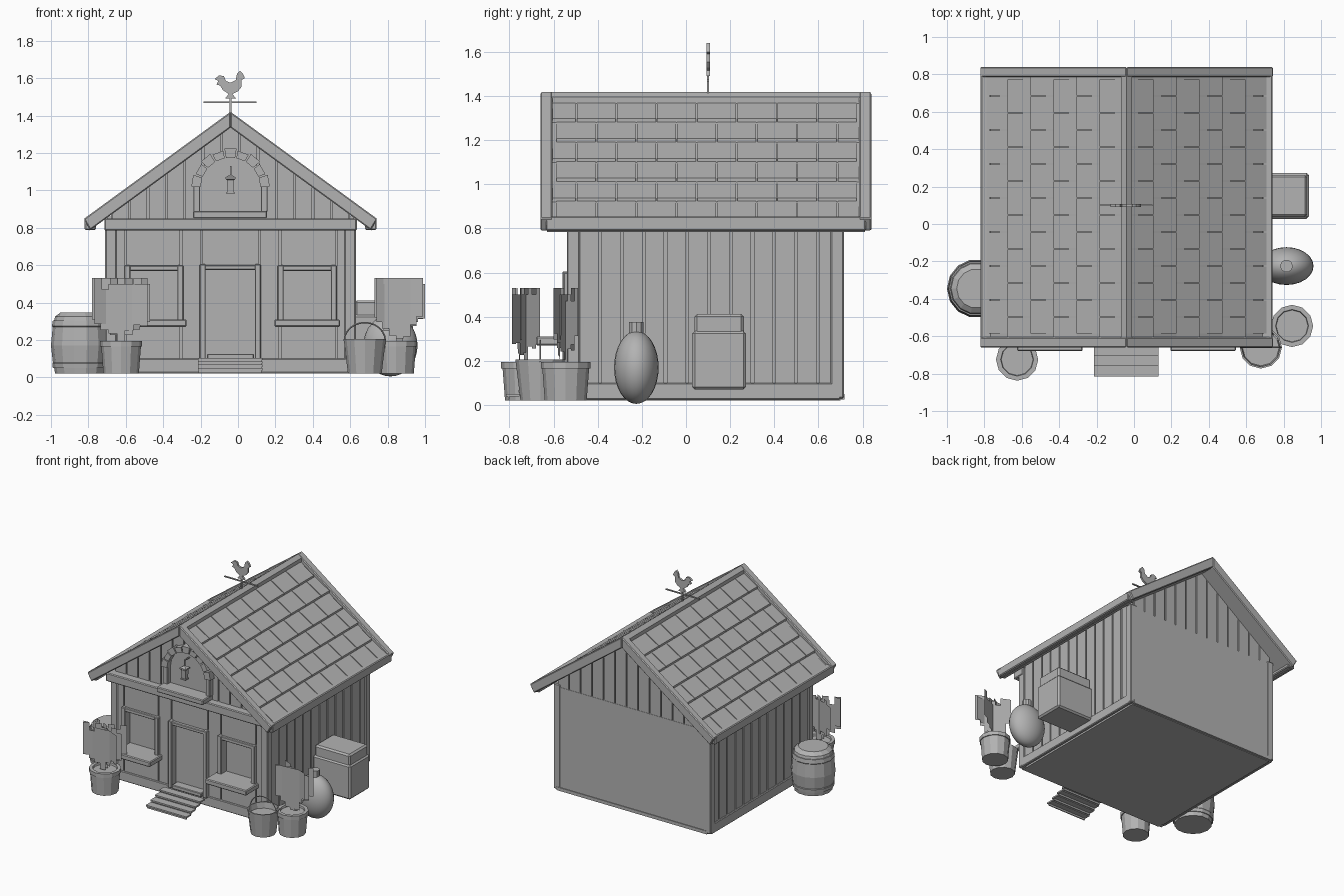
import bpy, bmesh, math, random
from mathutils import Vector

random.seed(4)
CX = -0.04            # house centre line
GREY = bpy.data.materials.new("plain_grey")
GREY.diffuse_color = (0.45, 0.45, 0.45, 1)


def finish(name, bm, bevel=0):
    bmesh.ops.recalc_face_normals(bm, faces=bm.faces)
    me = bpy.data.meshes.new(name)
    bm.to_mesh(me)
    bm.free()
    ob = bpy.data.objects.new(name, me)
    bpy.context.collection.objects.link(ob)
    me.materials.append(GREY)
    if bevel:
        mod = ob.modifiers.new("bevel", 'BEVEL')
        mod.width, mod.segments = bevel, 1
    return ob


def add_prism(bm, pts, a, b, axis='y'):
    """Extrude a 2D outline (xz along y, or yz along x) from a to b."""
    def P(p, t):
        return (p[0], t, p[1]) if axis == 'y' else (t, p[0], p[1])
    lo = [bm.verts.new(P(p, a)) for p in pts]
    hi = [bm.verts.new(P(p, b)) for p in pts]
    bm.faces.new(lo)
    bm.faces.new(hi)
    for i in range(len(pts)):
        j = (i + 1) % len(pts)
        bm.faces.new((lo[i], lo[j], hi[j], hi[i]))


def add_box(bm, x0, x1, y0, y1, z0, z1):
    add_prism(bm, [(x0, z0), (x1, z0), (x1, z1), (x0, z1)], y0, y1)


def box(name, *dims, bevel=0):
    bm = bmesh.new()
    add_box(bm, *dims)
    return finish(name, bm, bevel)


def prism(name, pts, a, b, axis='y', bevel=0):
    bm = bmesh.new()
    add_prism(bm, pts, a, b, axis)
    return finish(name, bm, bevel)


def lathe(name, profile, x, y, n=12):
    bm = bmesh.new()
    vs = [bm.verts.new((r, 0, z)) for r, z in profile]
    es = [bm.edges.new(p) for p in zip(vs, vs[1:])]
    bmesh.ops.spin(bm, geom=vs + es, axis=(0, 0, 1), cent=(0, 0, 0),
                   steps=n, angle=math.tau)
    bmesh.ops.remove_doubles(bm, verts=bm.verts, dist=1e-4)
    ob = finish(name, bm)
    ob.location = (x, y, 0)
    return ob


def slope(d, top):
    return top - 0.73 * abs(d)


# House core with gable ends, and plain back wall
prism("house_core", [(-0.68, 0.02), (0.60, 0.02), (0.60, slope(0.64, 1.335)),
                     (CX, 1.335), (-0.68, slope(0.64, 1.335))], -0.49, 0.70)
box("back_wall", -0.69, 0.61, 0.69, 0.712, 0.03, 0.82)

# Corner posts, base beams, front tie beam
for x in (-0.71, 0.57):
    for y in (-0.54, 0.655):
        box("corner_post", x, x + 0.06, y, y + 0.06, 0.03, 0.84, bevel=0.006)
for x in (-0.71, 0.605):
    box("side_base_beam", x, x + 0.025, -0.50, 0.70, 0.025, 0.10, bevel=0.005)
box("front_base_beam", -0.68, 0.60, -0.54, -0.48, 0.025, 0.10, bevel=0.005)
box("back_base_beam", -0.68, 0.60, 0.70, 0.718, 0.025, 0.05)
box("front_tie_beam", -0.715, 0.635, -0.59, -0.49, 0.785, 0.85, bevel=0.006)

# Side wall planks
bm = bmesh.new()
for x in (-0.70, 0.60):
    for i in range(12):
        y = -0.487 + 0.0985 * i
        add_box(bm, x, x + 0.02, y + 0.006, min(y + 0.0925, 0.66), 0.06, 0.86)
finish("side_planks", bm)

# Gable planks, their tops cut to the roof slope
bm = bmesh.new()
for y0, y1 in ((-0.53, -0.48), (0.69, 0.71)):
    for i in range(-6, 7):
        a, b = i * 0.098 - 0.044, i * 0.098 + 0.044
        top = [(CX + b, slope(b, 1.345)), (CX + a, slope(a, 1.345))]
        if i == 0:
            top.insert(1, (CX, 1.345))
        add_prism(bm, [(CX + a, 0.80), (CX + b, 0.80)] + top, y0, y1)
finish("gable_planks", bm)

# Front wall boards around door and window openings
bm = bmesh.new()
for a, b in ((-0.655, -0.605), (-0.30, -0.20), (0.12, 0.22), (0.53, 0.58)):
    add_box(bm, a, b, -0.53, -0.48, 0.06, 0.80)
for a, b, low in ((-0.595, -0.31, 0.28), (0.23, 0.52, 0.28), (-0.19, 0.11, 0.10)):
    add_box(bm, a, b, -0.53, -0.48, 0.59, 0.80)
    add_box(bm, a, b, -0.53, -0.48, 0.06, low)
finish("front_boards", bm)

# Windows: frame, sill
for c in (-0.45, 0.37):
    for s in (-1, 1):
        x = c + s * 0.142
        box("window_jamb", x - 0.016, x + 0.016, -0.555, -0.48, 0.30, 0.60, bevel=0.004)
    box("window_lintel", c - 0.13, c + 0.13, -0.55, -0.48, 0.57, 0.598, bevel=0.004)
    box("window_sill", c - 0.175, c + 0.175, -0.68, -0.48, 0.27, 0.31, bevel=0.006)

# Door frame, door and threshold
for x in (-0.205, 0.09):
    box("door_jamb", x, x + 0.032, -0.56, -0.48, 0.09, 0.605, bevel=0.004)
box("door_lintel", -0.18, 0.10, -0.555, -0.48, 0.575, 0.60, bevel=0.004)
box("door", -0.175, 0.092, -0.505, -0.48, 0.10, 0.58)
box("threshold", -0.165, 0.085, -0.57, -0.48, 0.095, 0.125, bevel=0.004)

# Steps: thin zigzag treads
bm = bmesh.new()
for i in range(4):
    y, z = -0.815 + 0.055 * i, 0.03 + 0.018 * i
    add_box(bm, -0.215, 0.13, y, y + 0.06, z + 0.008, z + 0.02)
    add_box(bm, -0.21, 0.125, y + 0.008, y + 0.016, z - 0.006, z + 0.01)
finish("steps", bm)

# Gable opening: ledge, panel, jambs and arch stones
box("arch_ledge", -0.24, 0.155, -0.65, -0.49, 0.85, 0.89, bevel=0.006)
arc = [(CX + 0.165 * math.cos(t * math.pi / 10), 1.015 + 0.165 * math.sin(t * math.pi / 10))
       for t in range(11)]
prism("arch_panel", [(CX - 0.165, 0.88), (CX + 0.165, 0.88)] + arc, -0.535, -0.49)
for s in (-1, 1):
    x = CX + s * 0.18
    box("arch_jamb", x - 0.018, x + 0.018, -0.57, -0.49, 0.885, 1.03, bevel=0.004)
bm = bmesh.new()
for i in range(9):
    t0, t1 = [math.pi * (i + f) / 9 for f in (0.06, 0.94)]
    ro = 0.21 if i % 2 == 0 else 0.2
    pts = [(CX + r * math.cos(t), 1.015 + r * math.sin(t))
           for r, t in ((0.16, t0), (ro, t0), (ro, t1), (0.16, t1))]
    add_prism(bm, pts, -0.58, -0.49)
finish("arch_stones", bm)

# Hanging lantern
lathe("lantern", [(0, 0.98), (0.03, 0.98), (0.03, 0.99), (0.022, 0.99), (0.028, 1.055),
                  (0.037, 1.06), (0.037, 1.07), (0, 1.085)], CX, -0.59, 4
      ).rotation_euler.z = math.pi / 4
box("lantern_hook", CX - 0.004, CX + 0.004, -0.594, -0.586, 1.07, 1.13)
box("lantern_arm", CX - 0.004, CX + 0.004, -0.594, -0.53, 1.122, 1.13)

# Roof: deck, barge boards, eave boards and shingles on both slopes
for s in (-1, 1):
    def strip(d0, d1, top, thick, lean=0.0):
        return [(CX + s * d0, slope(d0, top)), (CX + s * d1, slope(d1, top)),
                (CX + s * (d1 - lean), slope(d1 - lean, top - thick)),
                (CX + s * d0, slope(d0, top - thick))]
    prism("roof_deck", strip(0, 0.755, 1.385, 0.05), -0.63, 0.81)
    for y in (-0.66, 0.785):
        prism("barge_board", strip(0, 0.785, 1.42, 0.085, 0.035), y, y + 0.055, bevel=0.006)
    xs = sorted((CX + s * 0.72, CX + s * 0.78))
    box("eave_board", *xs, -0.635, 0.815, 0.788, 0.855, bevel=0.006)
    bm = bmesh.new()
    for row in range(6):
        d0 = 0.02 + 0.123 * row
        d1 = d0 + 0.125
        pts = [(CX + s * d, slope(d, 1.385) + h)
               for d, h in ((d0, 0.003), (d1, 0.018), (d1, -0.005), (d0, -0.01))]
        for k in range(9):
            y = -0.68 + 0.182 * k + (0.091 if row % 2 else 0)
            a, b = max(y + 0.003, -0.61), min(y + 0.179, 0.79)
            if b - a > 0.02:
                add_prism(bm, pts, a, b)
    finish("shingles", bm)
prism("ridge_cap", [(CX - 0.03, 1.365), (CX + 0.03, 1.365), (CX + 0.03, 1.395),
                    (CX, 1.418), (CX - 0.03, 1.395)], -0.655, 0.835)

# Weathervane with a rooster outline
box("vane_pole", CX - 0.005, CX + 0.005, 0.095, 0.105, 1.40, 1.50)
prism("vane_bar", [(-0.185, 1.466), (0.10, 1.466), (0.10, 1.474), (-0.185, 1.474)], 0.095, 0.105)
prism("rooster", [(-0.07, 1.45 + 0.04), (-0.01, 1.49), (-0.03, 1.515), (0.0, 1.53), (0.02, 1.555),
                  (0.02, 1.59), (0.037, 1.60), (0.025, 1.625), (0.01, 1.64), (-0.005, 1.625),
                  (-0.012, 1.59), (-0.04, 1.575), (-0.065, 1.585), (-0.075, 1.61),
                  (-0.10, 1.615), (-0.125, 1.595), (-0.105, 1.585), (-0.115, 1.565),
                  (-0.095, 1.56), (-0.08, 1.535), (-0.05, 1.515)], 0.092, 0.108)

# Barrel
lathe("barrel", [(0, 0.02), (0.135, 0.02), (0.14, 0.05), (0.147, 0.05), (0.15, 0.075),
                 (0.147, 0.08), (0.157, 0.17), (0.148, 0.27), (0.152, 0.275), (0.147, 0.305),
                 (0.14, 0.305), (0.135, 0.325), (0.105, 0.348), (0, 0.348)], -0.843, -0.345, 14)


# Plant pots with stepped leaf cards
def leaf_card(x, y, width, angle):
    bm = bmesh.new()
    n = 7
    for i in range(n):
        edge = abs(i - 3) / 3
        z0 = 0.19 + 0.08 * edge + random.uniform(0, 0.06)
        z1 = 0.53 - random.choice((0, 0, 0.03, 0.06))
        u0, u1 = (i / n - 0.5) * width, ((i + 1) / n - 0.5) * width
        c, s = math.cos(angle), math.sin(angle)
        bm.faces.new([bm.verts.new((x + u * c, y + u * s, z))
                      for u, z in ((u0, z0), (u1, z0), (u1, z1), (u0, z1))])
    finish("leaf_card", bm)


for x, y, w in ((-0.625, -0.725, 0.31), (0.845, -0.545, 0.27)):
    lathe("plant_pot", [(0, 0.02), (0.095, 0.02), (0.106, 0.165), (0.113, 0.165), (0.113, 0.195),
                        (0.088, 0.195), (0.085, 0.18), (0, 0.18)], x, y)
    off = 0.02 if x > 0 else 0.0
    for dy, ang in ((0.0, 0.42), (0.0, -0.42), (-0.03, 0.08)):
        leaf_card(x + off, y + dy, w, ang)

# Bucket with wire handle
lathe("bucket", [(0, 0.02), (0.09, 0.02), (0.113, 0.205), (0.104, 0.205), (0.098, 0.16),
                 (0, 0.16)], 0.678, -0.66)
cu = bpy.data.curves.new("bucket_handle", 'CURVE')
cu.dimensions, cu.bevel_depth, cu.bevel_resolution = '3D', 0.004, 0
sp = cu.splines.new('POLY')
sp.points.add(12)
for i, p in enumerate(sp.points):
    t = math.pi * i / 12
    p.co = (0.678 + 0.11 * math.cos(t), -0.66, 0.195 + 0.098 * math.sin(t), 1)
cu.materials.append(GREY)
bpy.context.collection.objects.link(bpy.data.objects.new("bucket_handle", cu))

# Rounded jar with neck
bm = bmesh.new()
bmesh.ops.create_uvsphere(bm, u_segments=24, v_segments=16, radius=1)
for f in bm.faces:
    f.smooth = True
jar = finish("round_jar", bm)
jar.scale, jar.location = (0.145, 0.101, 0.165), (0.815, -0.225, 0.17)
lathe("jar_neck", [(0, 0.30), (0.034, 0.30), (0.034, 0.375), (0, 0.375)], 0.815, -0.225, 10)

# Storage box against the right wall
box("storage_box", 0.615, 0.935, 0.028, 0.272, 0.07, 0.335, bevel=0.012)
box("storage_lid", 0.625, 0.925, 0.038, 0.262, 0.32, 0.412, bevel=0.012)
